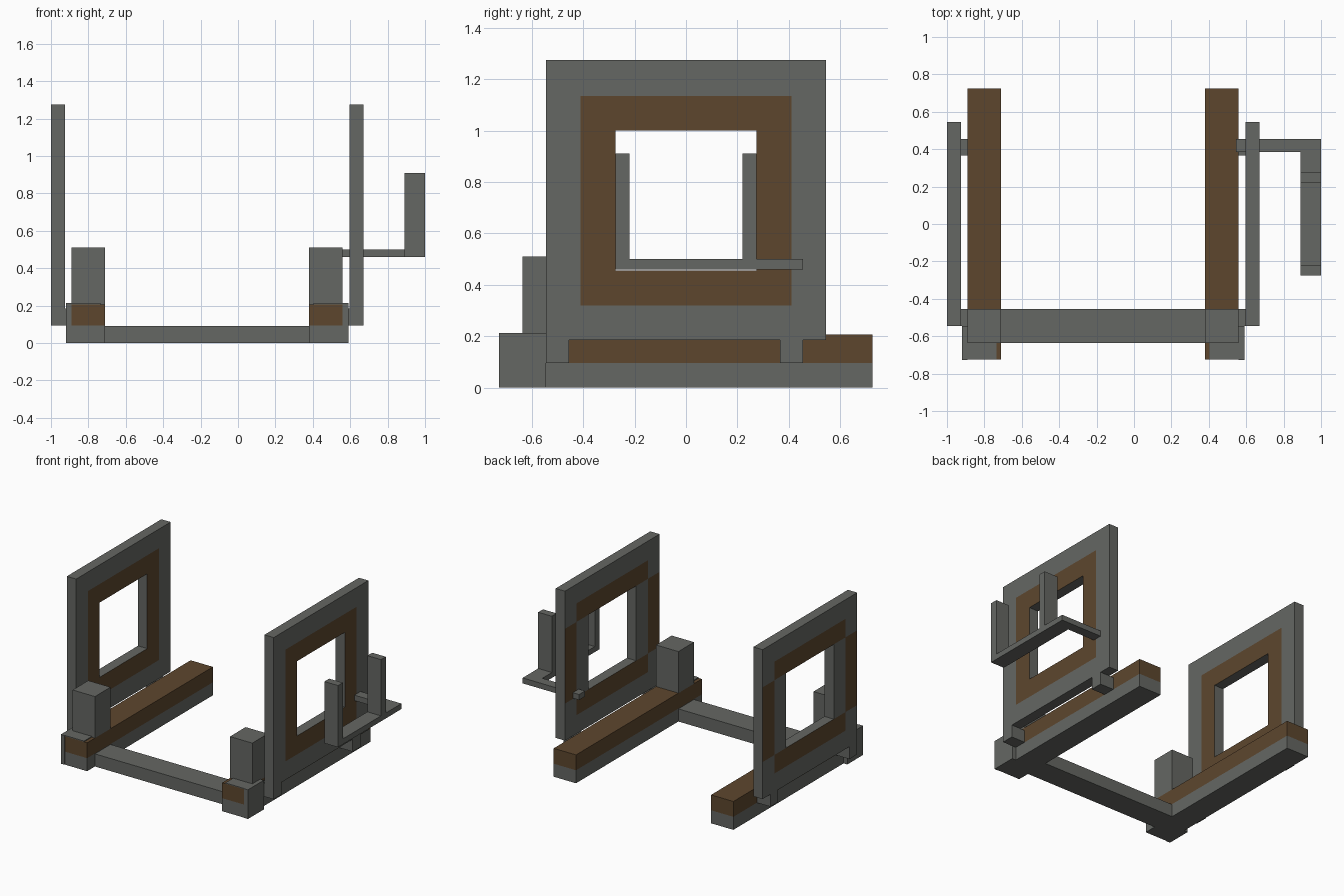
import bpy, bmesh

if "Cube" in bpy.data.objects:
    bpy.data.objects.remove(bpy.data.objects["Cube"], do_unlink=True)


def material(name, colour):
    mat = bpy.data.materials.new(name)
    mat.use_nodes = True
    mat.diffuse_color = (*colour, 1)
    mat.node_tree.nodes["Principled BSDF"].inputs["Base Color"].default_value = (*colour, 1)
    return mat


GREY = material("stone_grey", (0.13, 0.135, 0.125))
BROWN = material("rust_brown", (0.11, 0.062, 0.027))


def finish(name, bm, mats):
    bmesh.ops.recalc_face_normals(bm, faces=bm.faces)
    mesh = bpy.data.meshes.new(name)
    bm.to_mesh(mesh)
    bm.free()
    for mat in mats:
        mesh.materials.append(mat)
    obj = bpy.data.objects.new(name, mesh)
    bpy.context.collection.objects.link(obj)
    return obj


def box(name, x, y, z, mat=GREY):
    """Box from its (low, high) extent on each axis."""
    bm = bmesh.new()
    bmesh.ops.create_cube(bm, size=1)
    for v in bm.verts:
        v.co = [sum(r) / 2 + c * abs(r[1] - r[0]) for r, c in zip((x, y, z), v.co)]
    return finish(name, bm, [mat])


MID = -0.165                      # mirror plane of the main frame
RING, HOLE, EDGE = 0.41, 0.275, 0.545
Y_CUTS = (-EDGE, -RING, -HOLE, HOLE, RING, EDGE)
Z_CUTS = (0.185, 0.32, 0.455, 1.0, 1.135, 1.275)


def window_panel(name, x_low, x_high):
    """Upright panel with a square window and brown bands on both faces."""
    bm = bmesh.new()
    grid = [[bm.verts.new((x_low, y, z)) for z in Z_CUTS] for y in Y_CUTS]
    for i in range(5):
        for j in range(5):
            if (i, j) != (2, 2):
                bm.faces.new((grid[i][j], grid[i + 1][j], grid[i + 1][j + 1], grid[i][j + 1]))
    made = bmesh.ops.extrude_face_region(bm, geom=bm.faces[:], use_keep_orig=True)["geom"]
    for v in made:
        if isinstance(v, bmesh.types.BMVert):
            v.co.x = x_high
    bmesh.ops.recalc_face_normals(bm, faces=bm.faces)
    for f in bm.faces:
        c = f.calc_center_median()
        inside = abs(c.y) < RING
        in_ring = inside and Z_CUTS[1] < c.z < Z_CUTS[4]
        beside_hole = Z_CUTS[2] < c.z < Z_CUTS[3]
        if f.normal.x > 0.9:
            f.material_index = int(in_ring)
        elif f.normal.x < -0.9:
            f.material_index = int(beside_hole != inside and (in_ring or beside_hole))
    return finish(name, bm, [GREY, BROWN])


# Mirrored halves of the frame
for side, s in (("left", 1), ("right", -1)):
    def across(a, b):
        return tuple(sorted((MID + s * a, MID + s * b)))

    rail = across(0.545, 0.725)
    box(side + "_rail_base", rail, (-0.725, 0.725), (0, 0.095))
    box(side + "_rail_top", rail, (-0.725, 0.725), (0.095, 0.207), BROWN)
    box(side + "_front_post", rail, (-0.635, -0.455), (0.2, 0.51))

    # Corner guard wrapped over the rail's front end
    box(side + "_guard_side", across(0.725, 0.755), (-0.728, -EDGE), (0, 0.213))
    box(side + "_guard_cap", across(0.57, 0.725), (-0.725, -0.635), (0.207, 0.213))

    # Panel standing outside the rail on two feet
    window_panel(side + "_panel", *across(0.76, 0.835))
    for end, y in (("front", (-EDGE, -0.455)), ("back", (0.365, 0.455))):
        box(f"{side}_{end}_foot", across(0.725, 0.835), y, (0.095, 0.185))

# Beam joining the rails at the front
box("cross_beam", (-0.71, 0.38), (-0.635, -0.455), (0, 0.092))

# Side bracket: arm through the left panel, shelf and two uprights
SHELF_Z = (0.46, 0.5)
box("bracket_arm", (0.545, 0.89), (0.385, 0.455), SHELF_Z)
box("bracket_shelf", (0.89, 1.0), (-0.275, 0.455), SHELF_Z)
for end, y in (("front", (-0.275, -0.22)), ("back", (0.22, 0.275))):
    box(f"bracket_{end}_upright", (0.89, 1.0), y, (0.5, 0.91))
